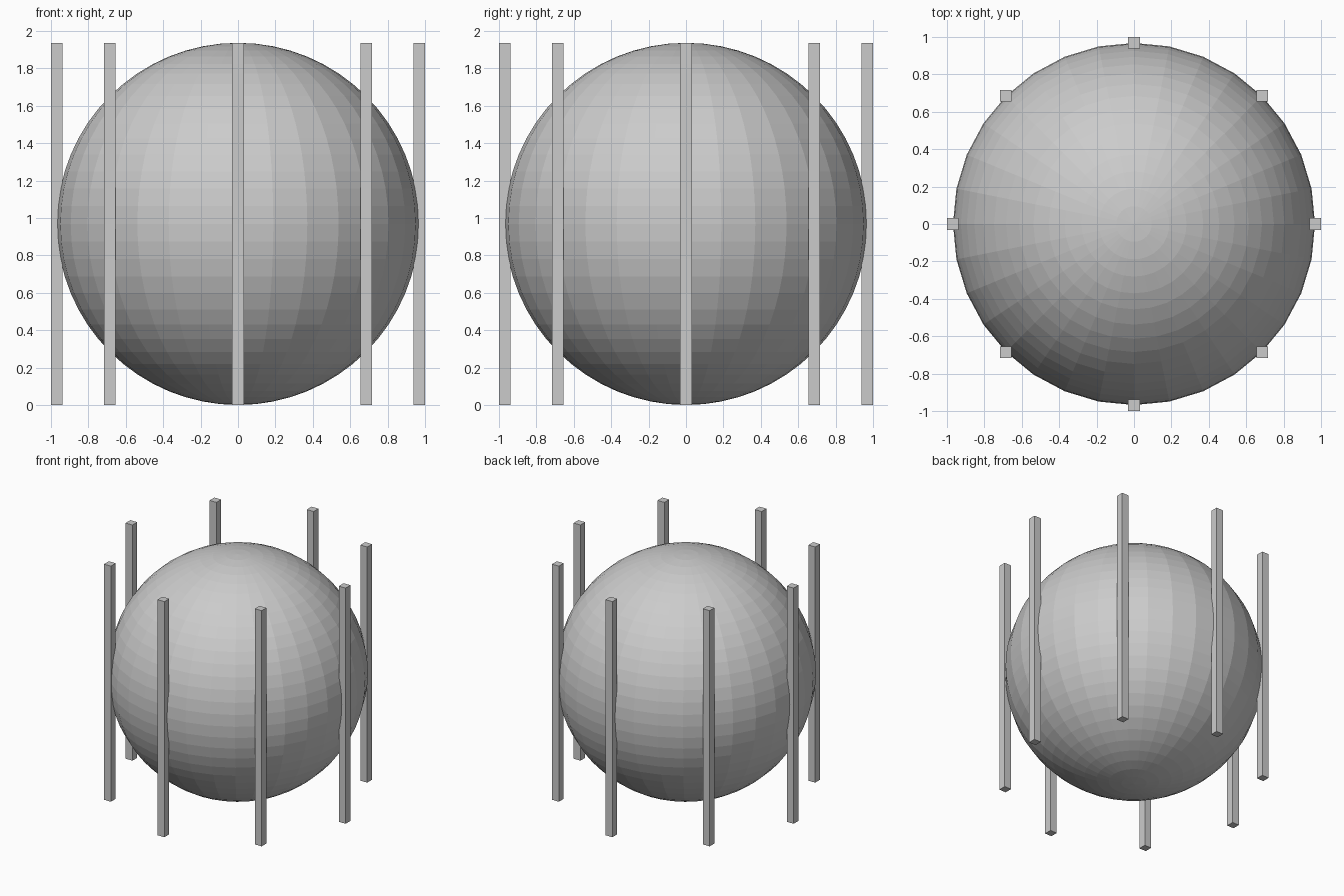
import bpy, math

if "Cube" in bpy.data.objects:
    bpy.data.objects.remove(bpy.data.objects["Cube"])

R = 0.968      # ball radius
RING = 0.969   # distance of post centres from the axis
W = 0.062      # post width
H = 2 * R      # post height

# Faceted ball
bpy.ops.mesh.primitive_uv_sphere_add(segments=32, ring_count=32, radius=R, location=(0, 0, R))
bpy.context.object.name = "ball"

# Eight upright square posts around the ball, all aligned to the axes
for i in range(8):
    a = i * math.pi / 4
    bpy.ops.mesh.primitive_cube_add(size=1, location=(RING * math.cos(a), RING * math.sin(a), H / 2))
    post = bpy.context.object
    post.name = f"post_{i + 1}"
    post.scale = (W, W, H)
